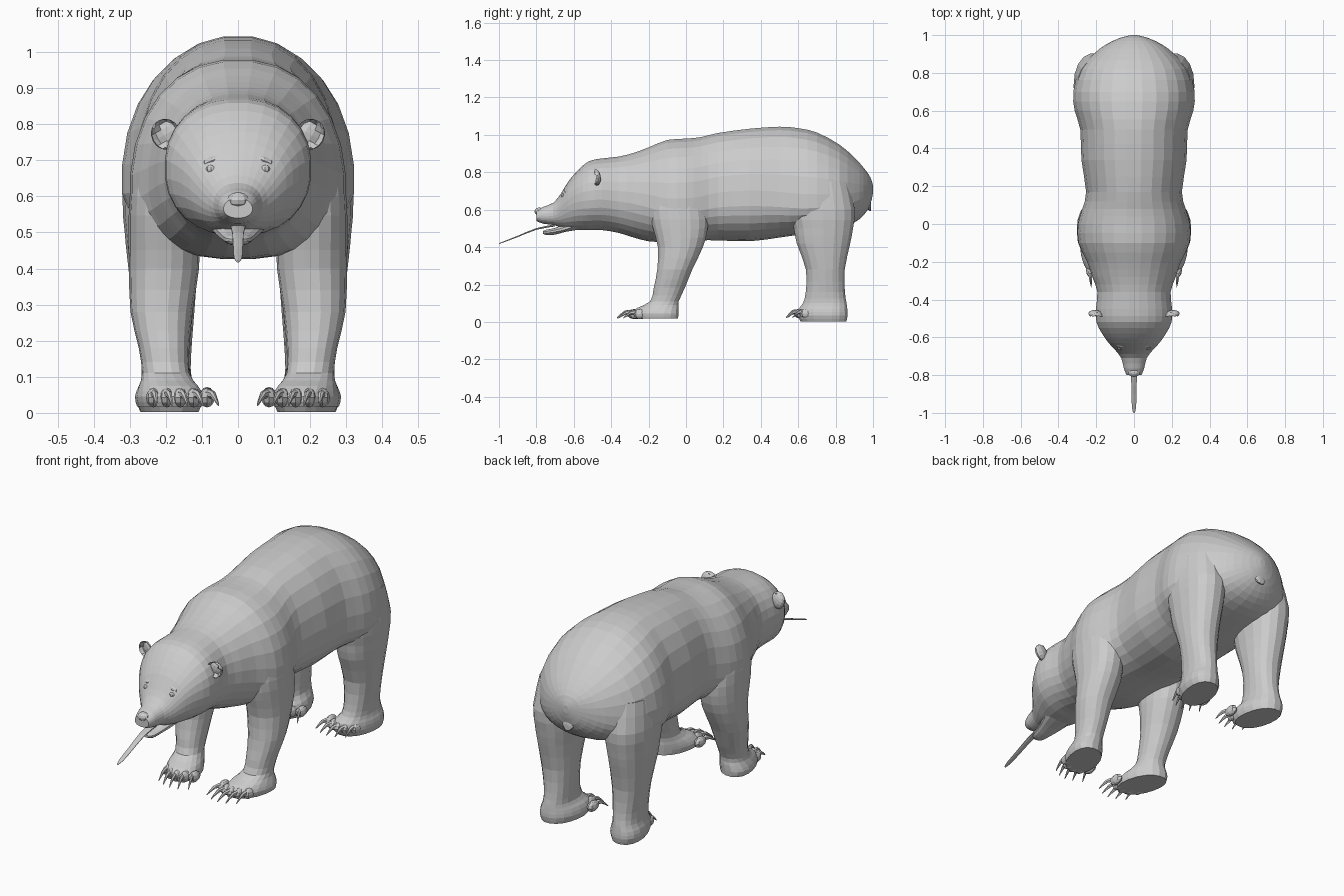
import bpy, bmesh, math
from mathutils import Matrix, Vector

if "Cube" in bpy.data.objects:
    bpy.data.objects.remove(bpy.data.objects["Cube"])


def smooth_rows(rows, steps):
    """Catmull-Rom interpolation of ring parameters."""
    out = []
    for i in range(len(rows) - 1):
        a, b, c, d = rows[max(i - 1, 0)], rows[i], rows[i + 1], rows[min(i + 2, len(rows) - 1)]
        for k in range(steps):
            t = k / steps
            out.append([0.5 * (2 * q + (r - p) * t + (2 * p - 5 * q + 4 * r - s) * t * t
                               + (3 * q - p - 3 * r + s) * t ** 3) for p, q, r, s in zip(a, b, c, d)])
    return out + [list(rows[-1])]


def power(v, e):
    return math.copysign(abs(v) ** (2 / e), v)


def upright_ring(row, n, e):
    """Ring across y: y, centre x, half width, top, widest height, bottom."""
    y, cx, w, top, mid, bot = row
    pts = []
    for i in range(n):
        a = 2 * math.pi * (i + 0.5) / n
        s = power(math.sin(a), e)
        pts.append((cx + w * power(math.cos(a), e), y, mid + s * (top - mid if s > 0 else mid - bot)))
    return pts


def level_ring(row, n, e):
    """Ring across z: z, centre x, centre y, radius x, radius y, inward turn."""
    z, cx, cy, rx, ry, turn = row
    pts = []
    for i in range(n):
        a = 2 * math.pi * i / n
        dy = ry * power(math.sin(a), e)
        pts.append((cx + rx * power(math.cos(a), e) + turn * dy, cy + dy, z))
    return pts


def finish(name, bm):
    bmesh.ops.recalc_face_normals(bm, faces=bm.faces)
    me = bpy.data.meshes.new(name)
    bm.to_mesh(me)
    bm.free()
    ob = bpy.data.objects.new(name, me)
    bpy.context.collection.objects.link(ob)
    return ob


def loft(name, rows, ring, n, e=2.0, steps=1, side=1):
    bm = bmesh.new()
    loops = [[bm.verts.new((side * x, y, z)) for x, y, z in ring(r, n, e)]
             for r in smooth_rows(rows, steps)]
    for a, b in zip(loops, loops[1:]):
        for i in range(n):
            j = (i + 1) % n
            bm.faces.new((a[i], a[j], b[j], b[i]))
    bm.faces.new(loops[0])
    bm.faces.new(loops[-1])
    return finish(name, bm)


def ball(name, loc, size, u=10, v=6, rot=(0, 0, 0)):
    bm = bmesh.new()
    bmesh.ops.create_uvsphere(bm, u_segments=u, v_segments=v, radius=1)
    m = Matrix.Translation(loc)
    for ang, ax in zip(rot, "XYZ"):
        m = m @ Matrix.Rotation(ang, 4, ax)
    bm.transform(m @ Matrix.Diagonal((*size, 1)))
    return finish(name, bm)


# Torso, neck, skull and muzzle in one skin
body_rows = [
    (1.00, 0, .015, .73, .71, .69), (.985, 0, .075, .775, .70, .625),
    (.95, 0, .15, .825, .68, .57), (.90, 0, .215, .88, .66, .53),
    (.82, 0, .288, .95, .64, .50), (.70, 0, .323, 1.015, .63, .48),
    (.60, 0, .316, 1.038, .63, .465), (.50, 0, .286, 1.046, .64, .45),
    (.34, 0, .28, 1.035, .65, .43), (.17, 0, .255, 1.012, .64, .435),
    (.08, 0, .275, .99, .62, .435), (0, 0, .298, .982, .61, .43),
    (-.10, 0, .295, .975, .61, .425), (-.20, 0, .25, .935, .64, .43),
    (-.28, 0, .222, .905, .66, .45), (-.36, 0, .195, .885, .67, .475),
    (-.45, 0, .203, .875, .68, .49), (-.52, 0, .20, .86, .675, .49),
    (-.58, 0, .17, .81, .665, .492), (-.63, 0, .135, .75, .64, .495),
    (-.67, 0, .098, .685, .60, .505), (-.71, 0, .068, .637, .575, .518),
    (-.765, 0, .054, .615, .57, .525), (-.80, 0, .04, .595, .565, .54)]
body = loft("body", body_rows, upright_ring, 28, 2.2, 2)

# Legs, drawn from the shoulder or hip down to the sole
leg_rows = {
    "front": [(.74, .195, -.05, .085, .12, 0), (.60, .205, -.04, .095, .155, 0),
              (.50, .205, -.03, .098, .148, 0), (.40, .205, -.03, .097, .122, 0),
              (.28, .212, -.06, .086, .095, 0), (.18, .205, -.09, .070, .084, 0),
              (.11, .200, -.115, .066, .077, .05), (.075, .193, -.150, .080, .112, .15),
              (.045, .190, -.168, .090, .130, .22), (.018, .190, -.165, .084, .124, .22)],
    "rear": [(.75, .195, .72, .105, .15, 0), (.60, .207, .73, .113, .175, 0),
             (.50, .207, .735, .107, .160, 0), (.42, .208, .735, .098, .145, 0),
             (.28, .205, .745, .084, .105, 0), (.16, .200, .745, .070, .106, 0),
             (.10, .198, .742, .069, .118, .05), (.07, .193, .732, .082, .132, .12),
             (.035, .190, .730, .089, .136, .15), (.003, .190, .735, .078, .124, .15)]}
legs = []
for kind, rows in leg_rows.items():
    for side, word in ((1, "left"), (-1, "right")):
        legs.append(loft(f"{word}_{kind}_leg", rows, level_ring, 18, 2.2, 2, side))

# Weld the legs into the body skin
for leg in legs:
    mod = body.modifiers.new("weld", "BOOLEAN")
    mod.operation, mod.solver, mod.object = "UNION", "EXACT", leg
bpy.context.view_layer.update()
welded = bpy.data.meshes.new_from_object(body.evaluated_get(bpy.context.evaluated_depsgraph_get()))
body.modifiers.clear()
body.data = welded
for leg in legs:
    bpy.data.objects.remove(leg)

# Toes and hooked claws
for kind, front_y, lift in (("front", -.275, .042), ("rear", .615, .045)):
    for side, word in ((1, "left"), (-1, "right")):
        for i in range(5):
            t = i / 2 - 1
            x = .160 + .074 * t
            y = front_y + .035 * t * t
            ball(f"{word}_{kind}_toe_{i + 1}", (side * x, y, lift), (.021, .042, .027), 8, 6)
            reach = .075 if kind == "front" else .06
            dx = -.02 + .012 * t
            claw = [(y - .02, x, .011, lift + .022, lift + .010, lift - .004),
                    (y - .02 - reach * .45, x + dx * .5, .008, lift + .018, lift + .008, lift - .002),
                    (y - .02 - reach, x + dx, .002, lift - .018, lift - .021, lift - .024)]
            loft(f"{word}_{kind}_claw_{i + 1}", claw, upright_ring, 6, 2, 2, side)

# Lower jaw, nose and tongue
loft("lower_jaw", [(-.57, 0, .085, .56, .53, .492), (-.64, 0, .062, .53, .50, .482),
                   (-.70, 0, .045, .503, .487, .466), (-.745, 0, .034, .494, .48, .464),
                   (-.765, 0, .016, .486, .48, .472)], upright_ring, 12, 2.2, 2)
ball("nose", (0, -.785, .59), (.032, .025, .022), 10, 6)
loft("tongue", [(-.70, 0, .022, .522, .516, .510), (-.80, 0, .017, .502, .497, .492),
                (-.90, 0, .014, .461, .457, .453), (-.97, 0, .012, .433, .430, .427),
                (-1.0, 0, .004, .421, .419, .417)], upright_ring, 8, 2, 2)

# Ears with a hollow front, and eyes under the brow
for side, word in ((1, "left"), (-1, "right")):
    ear = ball(f"{word}_ear", (side * .200, -.48, .772), (.042, .024, .044), 12, 8,
               (0, side * .5, side * .25))
    for v in ear.data.vertices:
        off = v.co - Vector((side * .205, -.48, .776))
        if off.y < -.012:
            v.co.y += .026
    ball(f"{word}_eye", (side * .075, -.655, .675), (.014, .012, .012), 8, 6)
    ball(f"{word}_brow", (side * .07, -.632, .70), (.035, .022, .014), 8, 6, (0, side * .4, 0))

# Stub tail
loft("tail", [(.93, 0, .055, .69, .655, .62), (.965, 0, .045, .675, .64, .605),
              (.985, 0, .028, .645, .62, .592), (.99, 0, .012, .625, .61, .595)],
     upright_ring, 10, 2, 2)
